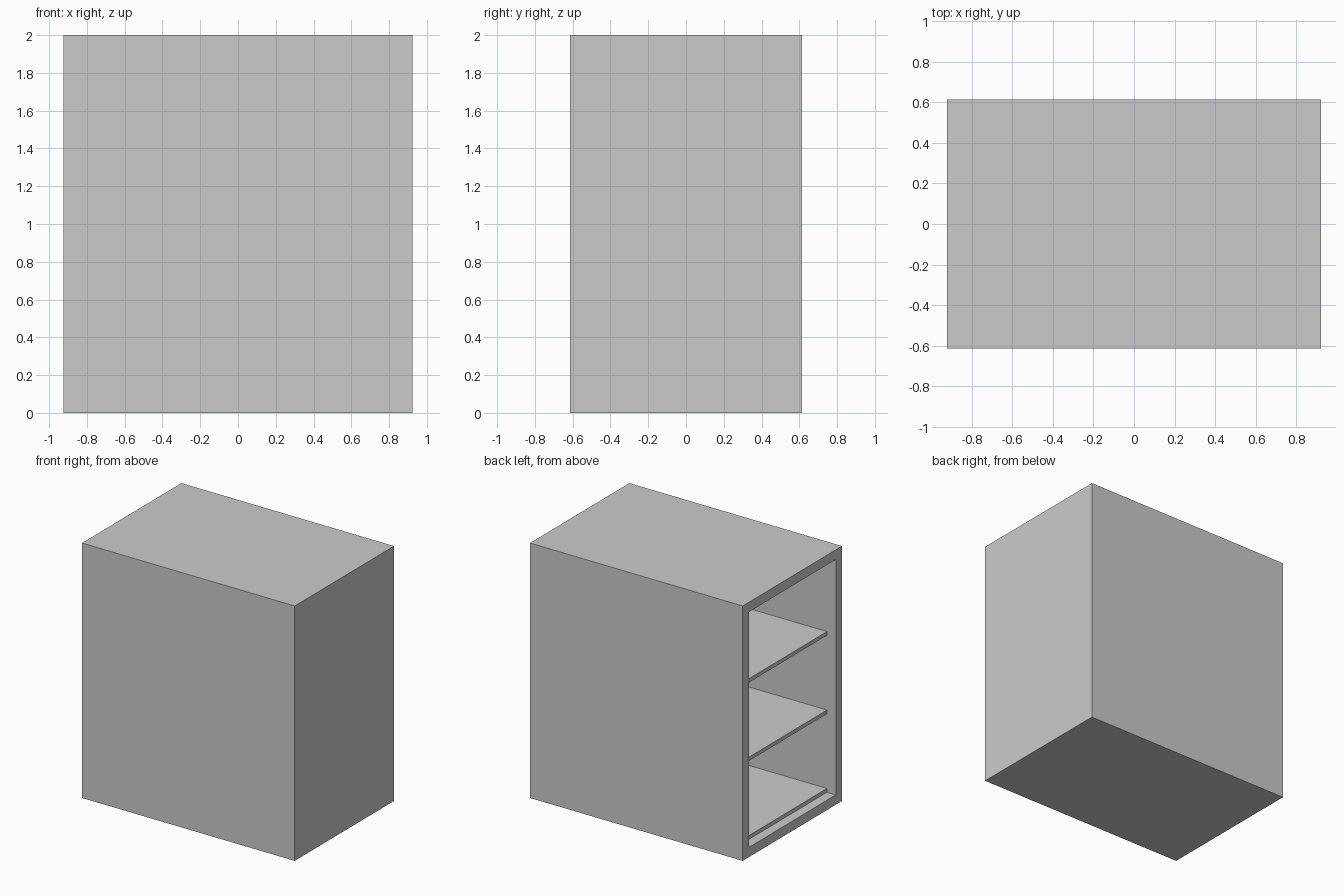
import bpy, bmesh
from mathutils import Vector

if "Cube" in bpy.data.objects:
    bpy.data.objects.remove(bpy.data.objects["Cube"])

T = 1 / 13                      # wall thickness
W, D, H = 24 * T, 16 * T, 26 * T
SHELF_T = 0.03


def box(bm, lo, hi):
    verts = bmesh.ops.create_cube(bm, size=1)["verts"]
    lo, hi = Vector(lo), Vector(hi)
    for v in verts:
        v.co = (lo + hi) / 2 + v.co * (hi - lo)


def finish(bm, name):
    bmesh.ops.recalc_face_normals(bm, faces=bm.faces)
    mesh = bpy.data.meshes.new(name)
    bm.to_mesh(mesh)
    bm.free()
    obj = bpy.data.objects.new(name, mesh)
    bpy.context.collection.objects.link(obj)


# Cabinet shell: a box hollowed out from its open left side
bm = bmesh.new()
box(bm, (-W / 2, -D / 2, 0), (W / 2, D / 2, H))
bm.normal_update()
side = min(bm.faces, key=lambda f: f.calc_center_median().x)
bmesh.ops.inset_individual(bm, faces=[side], thickness=T, use_even_offset=True)
inner = bmesh.ops.extrude_discrete_faces(bm, faces=[side])["faces"][0]
bmesh.ops.translate(bm, verts=inner.verts, vec=(W - T, 0, 0))
finish(bm, "cabinet_shell")

# Three evenly spaced shelves, set back from the opening; the lowest lies on the floor
for i in range(3):
    z = T + i * 8 * T
    bm = bmesh.new()
    box(bm, (-W / 2 + T, -D / 2 + T, z), (W / 2 - T, D / 2 - T, z + SHELF_T))
    finish(bm, f"shelf_{i + 1}")
